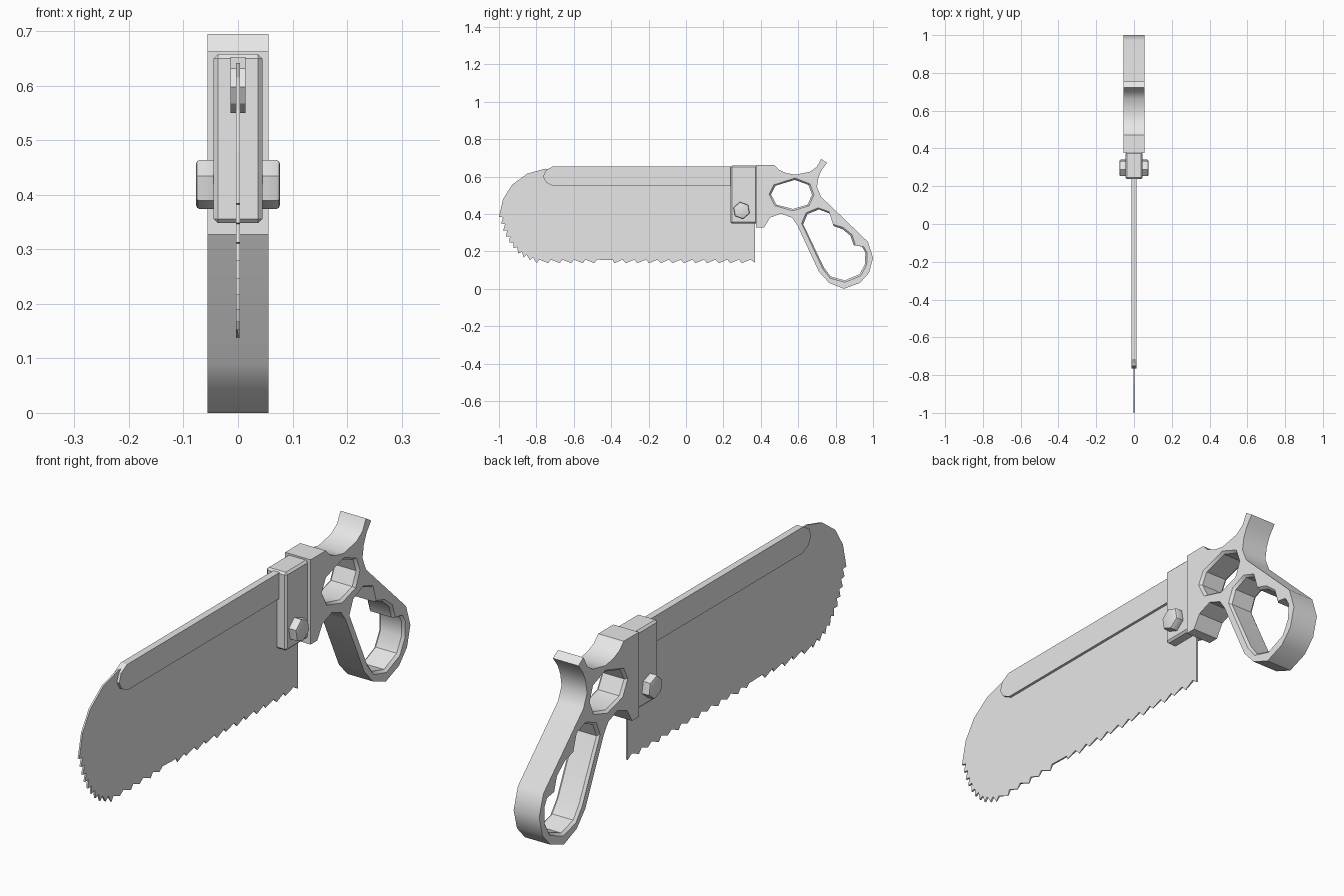
import bpy, bmesh, math
from mathutils import Vector, Matrix

cube = bpy.data.objects.get("Cube")
if cube:
    bpy.data.objects.remove(cube, do_unlink=True)

grey = bpy.data.materials.new("steel grey")
grey.use_nodes = True
grey.diffuse_color = (0.8, 0.8, 0.8, 1)
grey.node_tree.nodes["Principled BSDF"].inputs["Base Color"].default_value = (0.8, 0.8, 0.8, 1)


def finish(name, bm, smooth=None):
    bmesh.ops.recalc_face_normals(bm, faces=bm.faces)
    me = bpy.data.meshes.new(name)
    bm.to_mesh(me)
    bm.free()
    me.materials.append(grey)
    ob = bpy.data.objects.new(name, me)
    bpy.context.collection.objects.link(ob)
    if smooth:
        bpy.ops.object.select_all(action='DESELECT')
        ob.select_set(True)
        bpy.context.view_layer.objects.active = ob
        bpy.ops.object.shade_smooth_by_angle(angle=math.radians(smooth))
    return ob


def plate(name, outline, half, holes=(), chamfer=0.0, smooth=None):
    """Flat (y, z) outline given thickness along x, with chamfered holes."""
    bm = bmesh.new()
    stacks = [[(-half, outline), (half, outline)]]
    for pts in holes:
        cy = sum(p[0] for p in pts) / len(pts)
        cz = sum(p[1] for p in pts) / len(pts)
        inner = []
        for y, z in pts:
            d = Vector((y - cy, z - cz))
            d *= 1 - chamfer / d.length
            inner.append((cy + d.x, cz + d.y))
        stacks.append([(-half, pts), (-half + chamfer, inner),
                       (half - chamfer, inner), (half, pts)])
    caps = ([], [])
    for stack in stacks:
        rings = [[bm.verts.new((x, y, z)) for y, z in pts] for x, pts in stack]
        n = len(rings[0])
        for a, b in zip(rings, rings[1:]):
            for i in range(n):
                j = (i + 1) % n
                bm.faces.new((a[i], a[j], b[j], b[i]))
        for cap, ring in zip(caps, (rings[0], rings[-1])):
            cap += [bm.edges.get((ring[i], ring[(i + 1) % n])) for i in range(n)]
    for cap in caps:
        bmesh.ops.triangle_fill(bm, edges=cap, use_beauty=True, normal=(1, 0, 0))
    flat = [e for e in bm.edges if len(e.link_faces) == 2
            and e.calc_face_angle(1) < 0.001]
    bmesh.ops.dissolve_edges(bm, edges=[e for e in flat if not holes], use_verts=False)
    return finish(name, bm, smooth)


def teeth(path, count, depth, lean):
    """Sawtooth points spaced evenly along a polyline, valleys cut to its left."""
    pts = [Vector(p) for p in path]
    lengths = [(b - a).length for a, b in zip(pts, pts[1:])]

    def at(t):
        d = t * sum(lengths)
        for a, b, l in zip(pts, pts[1:], lengths):
            if d <= l + 1e-6:
                direction = (b - a) / l
                return a + direction * d, Vector((-direction.y, direction.x))
            d -= l
        return pts[-1], Vector((0, 1))

    out = []
    for i in range(count):
        tip, _ = at((i + 0.02) / count)
        base, normal = at((i + lean) / count)
        out += [tuple(tip), tuple(base + normal * depth)]
    return out


# Blade with fine teeth around the nose and coarser teeth along the bottom
nose = [(-1.0, 0.385), (-0.972, 0.295), (-0.935, 0.228), (-0.88, 0.172), (-0.80, 0.138)]
outline = [(0.37, 0.64), (-0.72, 0.64), (-0.754, 0.642), (-0.85, 0.615),
           (-0.93, 0.556), (-0.978, 0.48)]
outline += teeth(nose, 9, 0.02, 0.25)
outline += teeth([(-0.80, 0.137), (-0.43, 0.137)], 6, 0.019, 0.25)
outline += [(-0.42, 0.154), (-0.39, 0.154)]
outline += teeth([(-0.385, 0.137), (0.36, 0.137)], 12, 0.019, 0.75)
outline += [(0.37, 0.14)]
blade = plate("blade", outline, 0.0035)
# Alternate the set of the bottom teeth
for v in blade.data.vertices:
    if v.co.z < 0.139 and v.co.y < 0.36:
        side = 1 if int((v.co.y + 1) / 0.0621) % 2 else -1
        v.co.x = v.co.x * 0.3 + side * 0.0025

# Stiffening spine along the top of the blade
plate("blade_spine", [(0.26, 0.653), (-0.715, 0.653), (-0.752, 0.632), (-0.764, 0.598),
                      (-0.747, 0.568), (-0.712, 0.55), (0.26, 0.55)], 0.014)

# Grip frame with a round finger hole and a contoured hand hole
frame = [(0.375, 0.663), (0.47, 0.663), (0.497, 0.636), (0.535, 0.619), (0.583, 0.61),
         (0.663, 0.626), (0.70, 0.652), (0.722, 0.695), (0.754, 0.674), (0.725, 0.635),
         (0.708, 0.595), (0.70, 0.545), (0.722, 0.492), (0.973, 0.251), (1.0, 0.166),
         (0.979, 0.086), (0.93, 0.032), (0.845, 0.0), (0.765, 0.032), (0.711, 0.091),
         (0.594, 0.342), (0.567, 0.38), (0.508, 0.403), (0.449, 0.38), (0.417, 0.327),
         (0.375, 0.327)]
finger_hole = [(0.444, 0.505), (0.47, 0.556), (0.583, 0.592), (0.663, 0.561),
               (0.684, 0.503), (0.658, 0.444), (0.572, 0.417), (0.476, 0.444)]
hand_hole = [(0.618, 0.35), (0.642, 0.406), (0.706, 0.433), (0.765, 0.412), (0.786, 0.345),
             (0.84, 0.328), (0.888, 0.289), (0.906, 0.232), (0.95, 0.225), (0.968, 0.193),
             (0.966, 0.128), (0.934, 0.07), (0.85, 0.035), (0.77, 0.057), (0.731, 0.107)]
plate("grip_frame", frame, 0.056, [finger_hole, hand_hole], 0.01, 35)

# Chamfered clamp block holding the blade
bm = bmesh.new()
bmesh.ops.create_cube(bm, size=1, matrix=Matrix.Translation((0, 0.309, 0.503))
                      @ Matrix.Diagonal((0.09, 0.142, 0.31, 1)))
bmesh.ops.bevel(bm, geom=bm.edges[:], offset=0.008, segments=1, affect='EDGES')
finish("clamp_block", bm)

# Hexagonal bolt heads on both sides
for name, side in (("left_bolt", 1), ("right_bolt", -1)):
    bm = bmesh.new()
    bmesh.ops.create_cone(bm, cap_ends=True, segments=6, radius1=0.046, radius2=0.046,
                          depth=0.04,
                          matrix=Matrix.Translation((side * 0.057, 0.297, 0.419))
                          @ Matrix.Rotation(math.radians(10), 4, 'X')
                          @ Matrix.Rotation(math.pi / 2, 4, 'Y')
                          @ Matrix.Rotation(math.pi / 6, 4, 'Z'))
    rims = [e for e in bm.edges if abs(e.verts[0].co.x - e.verts[1].co.x) < 0.01]
    bmesh.ops.bevel(bm, geom=rims, offset=0.007, segments=2, profile=0.5, affect='EDGES')
    finish(name, bm, 35)
